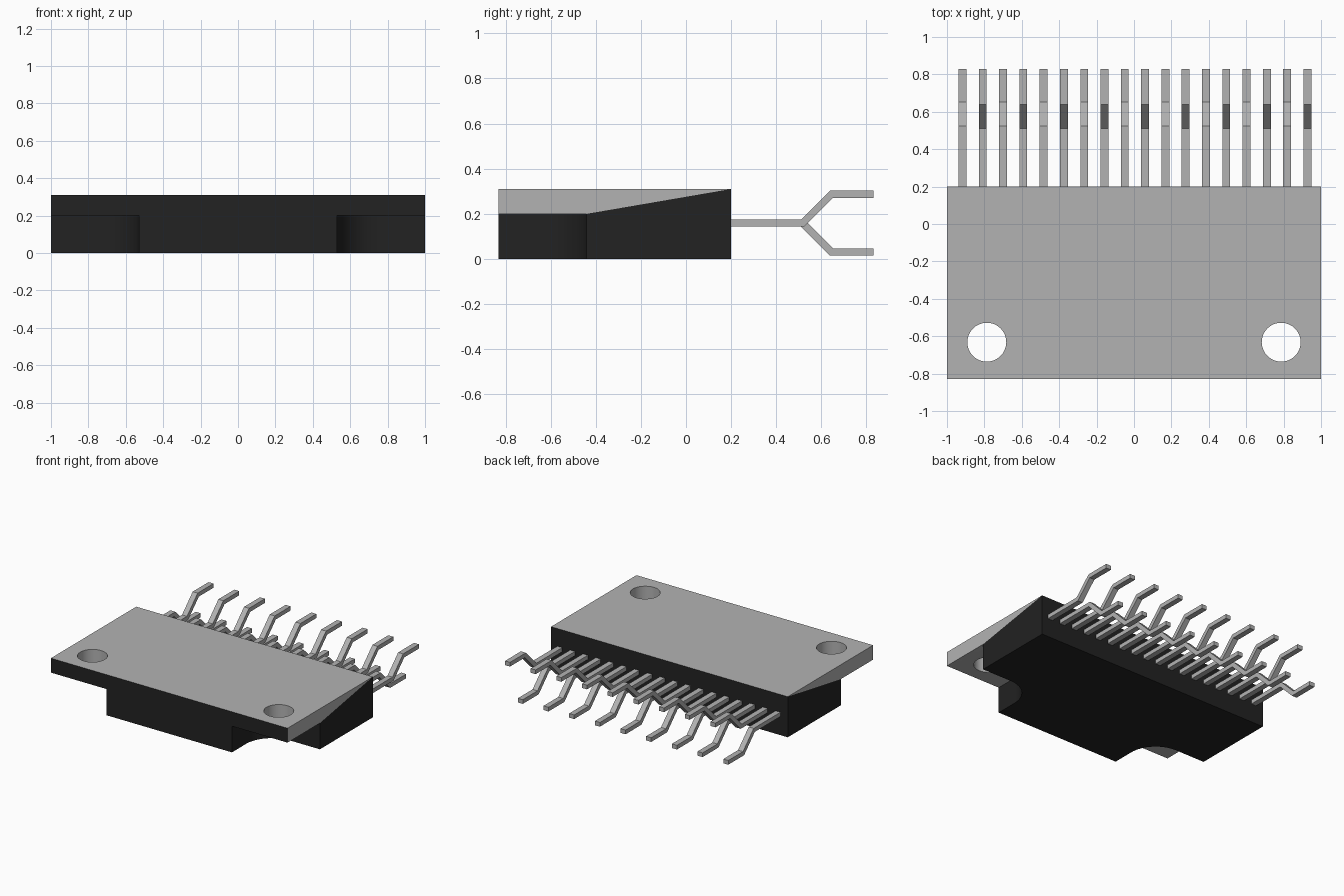
import bpy, bmesh, math
from mathutils import Vector

default = bpy.data.objects.get("Cube")
if default:
    bpy.data.objects.remove(default, do_unlink=True)


def make_material(name, rgb):
    mat = bpy.data.materials.new(name)
    mat.use_nodes = True
    mat.diffuse_color = (*rgb, 1)
    mat.node_tree.nodes["Principled BSDF"].inputs["Base Color"].default_value = (*rgb, 1)
    return mat


metal = make_material("grey metal", (0.45, 0.45, 0.45))
resin = make_material("black resin", (0.016, 0.016, 0.016))


def add_object(name, bm, *mats):
    bmesh.ops.recalc_face_normals(bm, faces=bm.faces)
    mesh = bpy.data.meshes.new(name)
    bm.to_mesh(mesh)
    bm.free()
    for mat in mats:
        mesh.materials.append(mat)
    obj = bpy.data.objects.new(name, mesh)
    bpy.context.collection.objects.link(obj)
    return obj


def prism(points, direction):
    """Closed outline of 3D points, extruded along a direction."""
    bm = bmesh.new()
    face = bm.faces.new([bm.verts.new(p) for p in points])
    new = bmesh.ops.extrude_face_region(bm, geom=[face])["geom"]
    verts = [v for v in new if isinstance(v, bmesh.types.BMVert)]
    bmesh.ops.translate(bm, vec=direction, verts=verts)
    return bm


def smooth(obj):
    bpy.ops.object.select_all(action="DESELECT")
    obj.select_set(True)
    bpy.context.view_layer.objects.active = obj
    bpy.ops.object.shade_smooth_by_angle(angle=math.radians(30))


FRONT, STEP, BACK, END = -0.83, -0.44, 0.2, 0.83
SHELF, TOP = 0.2, 0.31

# Resin body: T-shaped outline with rounded inner corners
neck, r = 0.53, 0.22
half = [(neck, FRONT)]
for i in range(17):
    a = math.pi - i / 16 * math.pi / 2
    half.append((neck + r + r * math.cos(a), STEP - r + r * math.sin(a)))
half += [(1, STEP), (1, BACK)]
outline = half + [(-x, y) for x, y in reversed(half)]
bm = prism([(x, y, 0) for x, y in outline], (0, 0, SHELF))
bmesh.ops.bisect_plane(bm, geom=bm.verts[:] + bm.edges[:] + bm.faces[:], dist=1e-5,
                       plane_co=(0, STEP, 0), plane_no=(0, 1, 0))
# Top slopes up towards the back under the heat plate
for v in bm.verts:
    if v.co.z > 0.1 and v.co.y > 0:
        v.co.z = TOP
smooth(add_object("resin_body", bm, resin))

# Wedge-shaped heat plate with two mounting holes
side = [(FRONT, SHELF), (STEP, SHELF), (BACK, TOP), (FRONT, TOP)]
plate = add_object("heat_plate", prism([(-1, y, z) for y, z in side], (2, 0, 0)), metal, resin)
bm = bmesh.new()
for sx in (-1, 1):
    hole = bmesh.ops.create_cone(bm, cap_ends=True, segments=48, radius1=0.104,
                                 radius2=0.104, depth=0.6)
    bmesh.ops.translate(bm, vec=(sx * 0.787, -0.632, 0.25), verts=hole["verts"])
cutter = add_object("hole_cutter", bm, metal)
cutter.hide_render = True
boolean = plate.modifiers.new("mounting_holes", "BOOLEAN")
boolean.operation = "DIFFERENCE"
boolean.solver = "EXACT"
boolean.object = cutter
bpy.context.view_layer.objects.active = plate
bpy.ops.object.modifier_apply(modifier=boolean.name)
bpy.data.objects.remove(cutter, do_unlink=True)
for face in plate.data.polygons:
    face.material_index = 1 if face.normal.y < -0.9 and face.center.y < FRONT + 0.01 else 0
smooth(plate)

# Bent leads, alternating down and up
middle, t, width, pitch = 0.159, 0.016, 0.042, 0.1085
rise = 0.128
profile = [(BACK - 0.02, t), (0.51, t), (0.51 + rise, t + rise), (END, t + rise),
           (END, rise - t), (0.524 + rise, rise - t), (0.524, -t), (BACK - 0.02, -t)]
for i in range(18):
    flip = 1 if i % 2 else -1
    x = 0.005 + (i - 8.5) * pitch - width / 2
    bm = prism([(x, y, middle + flip * z) for y, z in profile], (width, 0, 0))
    add_object(f"lead_{i + 1}", bm, metal)
